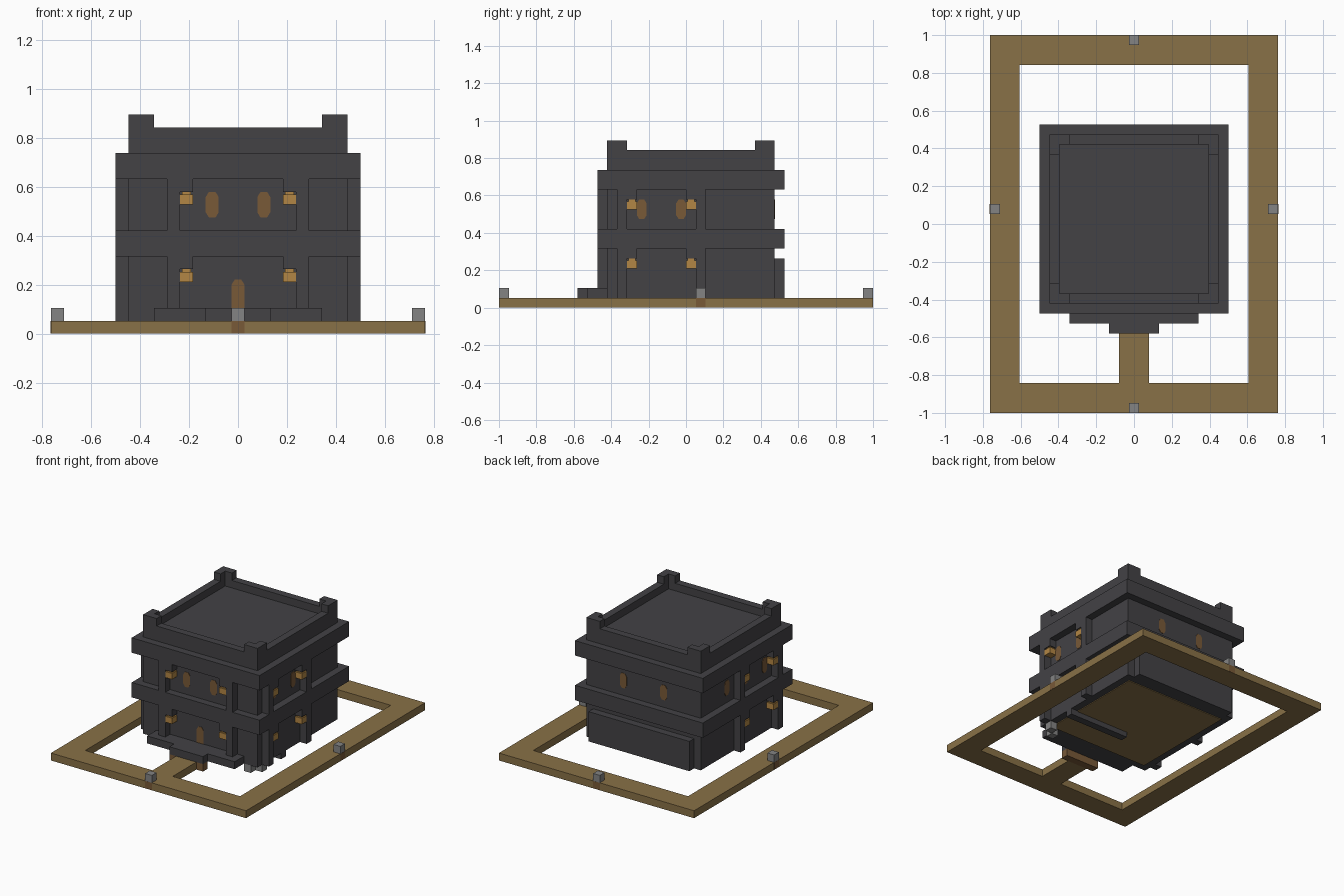
import bpy
import bmesh
from mathutils import Matrix, Vector

if "Cube" in bpy.data.objects:
    bpy.data.objects.remove(bpy.data.objects["Cube"], do_unlink=True)

U = 2 / 38  # one building block


def material(name, r, g, b):
    m = bpy.data.materials.new(name)
    m.use_nodes = True
    m.diffuse_color = (r, g, b, 1)
    m.node_tree.nodes["Principled BSDF"].inputs["Base Color"].default_value = (r, g, b, 1)
    return m


STONE = material("dark stone", 0.056, 0.054, 0.060)
PATH = material("earth path", 0.25, 0.165, 0.063)
WOOD = material("brown wood", 0.19, 0.10, 0.039)
LAMP = material("lantern amber", 0.45, 0.24, 0.058)
GREY = material("grey stone", 0.23, 0.23, 0.23)


def finish(name, bm, mat):
    bmesh.ops.recalc_face_normals(bm, faces=bm.faces)
    mesh = bpy.data.meshes.new(name)
    bm.to_mesh(mesh)
    bm.free()
    mesh.materials.append(mat)
    ob = bpy.data.objects.new(name, mesh)
    bpy.context.collection.objects.link(ob)
    return ob


def boxes(name, mat, spans):
    """One object from boxes given as (x0, x1, y0, y1, z0, z1) in blocks."""
    bm = bmesh.new()
    for x0, x1, y0, y1, z0, z1 in spans:
        mid = Vector((x0 + x1, y0 + y1, z0 + z1)) * U / 2
        size = Vector((x1 - x0, y1 - y0, z1 - z0)) * U
        bmesh.ops.create_cube(bm, size=1, matrix=Matrix.Translation(mid) @ Matrix.Diagonal(size.to_4d()))
    return finish(name, bm, mat)


def both(spans):
    """Add the copies mirrored in x."""
    return spans + [(-b, -a, *rest) for a, b, *rest in spans]


def frame(x, y0, y1, w, z0, z1):
    """Four walls of thickness w around a rectangle."""
    return [(-x, x, y0, y0 + w, z0, z1), (-x, x, y1 - w, y1, z0, z1),
            (-x, w - x, y0 + w, y1 - w, z0, z1), (x - w, x, y0 + w, y1 - w, z0, z1)]


def oval(name, x, y, z, half_height, side):
    """Thin rounded plate on a wall; side tells whether the wall faces x."""
    bm = bmesh.new()
    h = half_height
    outline = [(-.25, -h), (.25, -h), (.5, .4 - h), (.5, h - .4),
               (.25, h), (-.25, h), (-.5, h - .4), (-.5, .4 - h)]
    verts = [bm.verts.new(((x, y + a, z + b) if side else (x + a, y, z + b))) for a, b in outline]
    face = bm.faces.new(verts)
    out = bmesh.ops.extrude_face_region(bm, geom=[face])
    shift = Vector((.12, 0, 0)) if side else Vector((0, .12, 0))
    for v in bm.verts:
        v.co -= shift / 2
    for v in out["geom"]:
        if isinstance(v, bmesh.types.BMVert):
            v.co += shift
    for v in bm.verts:
        v.co *= U
    return finish(name, bm, WOOD)


# Path ring, entrance path and lamp stones
boxes("path_ring", PATH, frame(14.5, -19, 19, 3, 0, 1))
boxes("entrance_path", PATH, [(-1.5, 1.5, -16, -11, 0, 1)])
spots = [(0, -18.5), (0, 18.5), (-14, 1.5), (14, 1.5)]
boxes("marker_stones", GREY, [(x - .5, x + .5, y - .5, y + .5, 1, 2) for x, y in spots])
boxes("marker_posts", WOOD, [(x - .5, x + .5, y - .52, y + .52, .03, .99) if x == 0 else
                             (x - .52, x + .52, y - .5, y + .5, .03, .99) for x, y in spots])

# Main block, floor and ledges
boxes("main_walls", STONE, [(-8.5, 8.5, -8, 9, 1, 15)])
boxes("floor_underside", PATH, [(-7.5, 7.5, -7, 8, .9, 1.1)])
for name, z in (("middle_ledge", 6), ("top_cornice", 12)):
    boxes(name, STONE, [(-9.5, 9.5, -9, 10, z, z + 2)])
boxes("back_plinth", STONE, [(-7.5, 7.5, 9, 10, 1, 5)])

# Parapet with L-shaped raised corners
boxes("parapet", STONE, frame(8.5, -8, 9, 1, 14, 16))
corners = []
for y0, y1, inner in ((-8, -7, -7), (8, 9, 7)):
    corners += [(6.5, 8.5, y0, y1, 16, 17), (7.5, 8.5, inner, inner + 1, 16, 17)]
boxes("parapet_corners", STONE, both(corners))

# Columns, brackets and hanging lanterns on both floors
columns, brackets, lanterns = [], [], []
for z0, z1 in ((1, 6), (8, 12)):
    columns += [(4.5, 5.5, -9, -8, z0, z1), (8.5, 9.5, -7, -6, z0, z1), (8.5, 9.5, 1, 2, z0, z1)]
    for x, y in ((3.5, -9), (8.5, -6), (8.5, 0)):
        brackets.append((x, x + 1, y, y + 1, z1 - 1, z1))
        lanterns += [(x, x + 1, y, y + 1, z1 - 2, z1 - 1.2),
                     (x + .15, x + .85, y + .15, y + .85, z1 - 1.2, z1 - 1)]
boxes("columns", STONE, both(columns))
boxes("lantern_brackets", STONE, both(brackets))
boxes("lanterns", LAMP, both(lanterns))

# Front steps and footing
boxes("upper_step", STONE, [(-6.5, 6.5, -10, -8, 1, 2)])
boxes("lower_step", STONE, [(-2.5, 2.5, -11, -10, 1, 2)])
boxes("step_footing", WOOD, [(-2.5, 2.5, -11, -10, 0, 1)])
boxes("corner_footing", GREY, [(6.5, 7.5, -8, -7, 0, 1), (7.5, 8.5, -7, -6, 0, 1)])
boxes("floor_beam", STONE, [(-.5, 8.5, -3, -2, .2, 1)])

# Door and oval windows
oval("door", 0, -8, 2.6, 1.6, False)
for s, label in ((1, "left"), (-1, "right")):
    oval("front_window_" + label, 2 * s, -8, 10, 1, False)
    oval("back_window_" + label, 3 * s, 9, 10, 1, False)
    for y in (-4.5, -.5):
        oval("side_window_" + label, 8.5 * s, y, 10, 1, True)
oval("side_window_rear", -8.5, 3.5, 10, 1, True)
